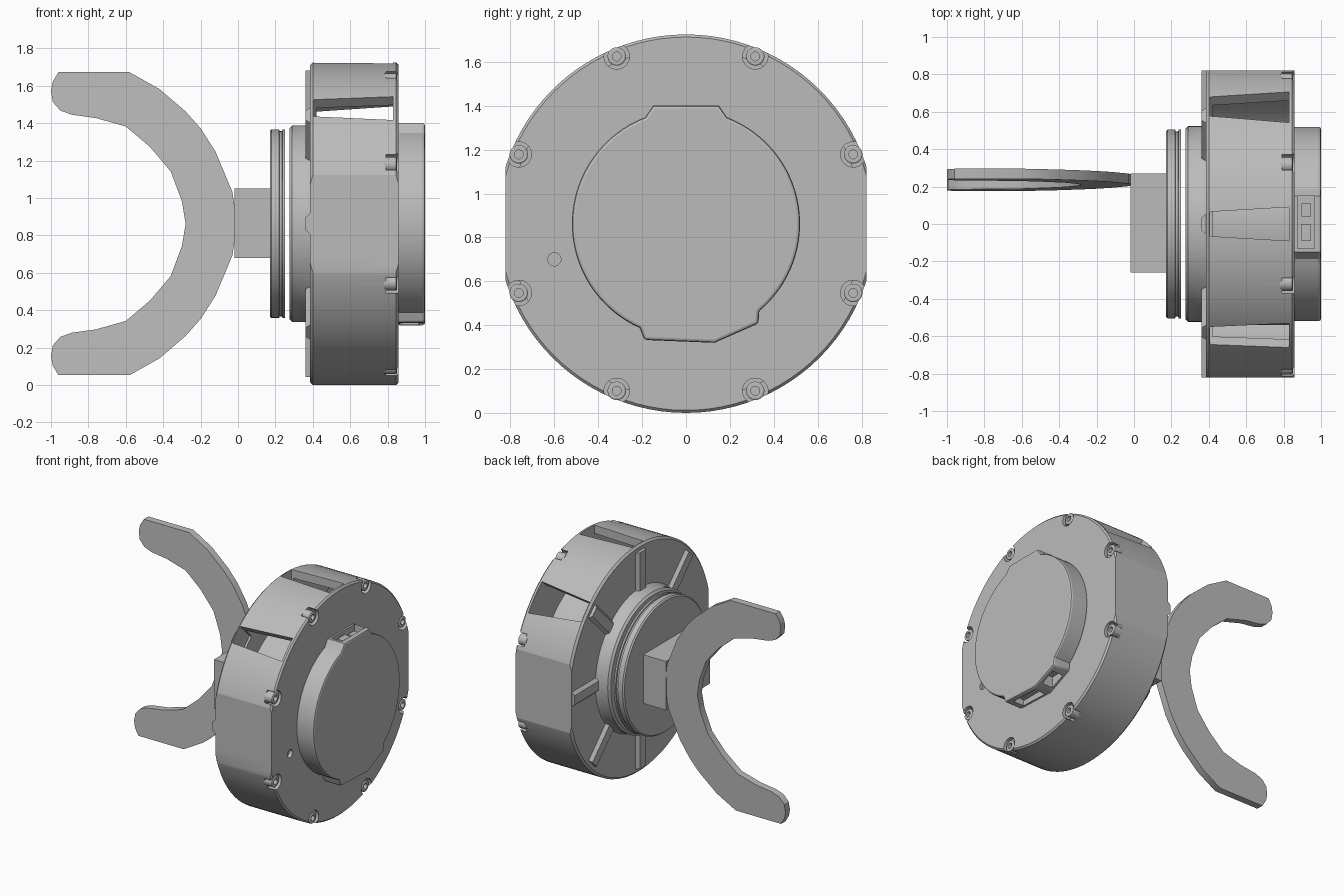
import bpy, bmesh, math
from mathutils import Matrix, Vector

cube = bpy.data.objects.get("Cube")
if cube:
    bpy.data.objects.remove(cube)

ZC = 0.8625   # height of the drum axis
R = 0.8625    # drum radius

grey = bpy.data.materials.new("plain grey")
grey.use_nodes = True
GREY = (0.5, 0.5, 0.5, 1)
grey.diffuse_color = GREY
grey.node_tree.nodes["Principled BSDF"].inputs["Base Color"].default_value = GREY


def finish(name, bm, smooth=True):
    bmesh.ops.recalc_face_normals(bm, faces=bm.faces)
    mesh = bpy.data.meshes.new(name)
    bm.to_mesh(mesh)
    bm.free()
    ob = bpy.data.objects.new(name, mesh)
    bpy.context.collection.objects.link(ob)
    mesh.materials.append(grey)
    if smooth:
        shade(ob)
    return ob


def activate(ob):
    bpy.ops.object.select_all(action='DESELECT')
    ob.select_set(True)
    bpy.context.view_layer.objects.active = ob


def shade(ob):
    activate(ob)
    bpy.ops.object.shade_smooth_by_angle(angle=math.radians(30))


def lathe(name, profile, y=0, z=ZC, steps=96, closed=False):
    """Revolve (x, radius) points around an axis parallel to x."""
    bm = bmesh.new()
    verts = [bm.verts.new((x, y + r, z)) for x, r in profile]
    edges = [bm.edges.new(p) for p in zip(verts, verts[1:])]
    if closed:
        edges.append(bm.edges.new((verts[-1], verts[0])))
    bmesh.ops.spin(bm, geom=verts + edges, cent=(0, y, z), axis=(1, 0, 0),
                   angle=math.tau, steps=steps)
    bmesh.ops.remove_doubles(bm, verts=bm.verts, dist=0.0001)
    return finish(name, bm)


def rod(name, x0, x1, r, y, z, steps=24):
    return lathe(name, [(x0, 0), (x0, r), (x1, r), (x1, 0)], y, z, steps)


def prism(name, points, depth, smooth=True):
    """Extrude a flat 3D outline along a vector."""
    bm = bmesh.new()
    face = bm.faces.new([bm.verts.new(p) for p in points])
    new = bmesh.ops.extrude_face_region(bm, geom=[face])["geom"]
    bmesh.ops.translate(bm, vec=depth,
                        verts=[g for g in new if isinstance(g, bmesh.types.BMVert)])
    return finish(name, bm, smooth)


def box(name, lo, hi):
    a, b = Vector(lo), Vector(hi)
    pts = [(a.x, a.y, a.z), (b.x, a.y, a.z), (b.x, b.y, a.z), (a.x, b.y, a.z)]
    return prism(name, pts, (0, 0, b.z - a.z), False)


def turn(ob, degrees):
    """Turn a part about the drum axis; 0 is +y, 90 is up."""
    axis = Vector((0, 0, ZC))
    ob.data.transform(Matrix.Translation(axis) @ Matrix.Rotation(math.radians(degrees), 4, 'X')
                      @ Matrix.Translation(-axis))
    return ob


def carve(ob, cutters):
    activate(ob)
    for c in cutters:
        mod = ob.modifiers.new("cut", 'BOOLEAN')
        mod.operation, mod.solver, mod.object = 'DIFFERENCE', 'EXACT', c
        bpy.ops.object.modifier_apply(modifier=mod.name)
        bpy.data.objects.remove(c)
    shade(ob)


# Hollow drum body with flat sides, upper windows and screw pockets
drum = lathe("drum_housing", [(0.385, 0), (0.385, R - 0.015), (0.4, R), (0.845, R),
                              (0.857, R - 0.012), (0.857, 0)])
cuts = [lathe("cavity_cutter", [(0.42, 0.54), (0.42, 0.8), (0.83, 0.8), (0.83, 0.54)],
              closed=True)]
for s in (-1, 1):
    cuts.append(box("side_cutter", (0, min(s * 0.822, s), -1), (1, max(s * 0.822, s), 3)))
for angle, w0, w1 in ((43, 0.075, 0.12), (90, 0.065, 0.09), (134, 0.065, 0.09)):
    y = 0.7
    outline = [(0.405, y, ZC - w0), (0.83, y, ZC - w1), (0.83, y, ZC + w1), (0.405, y, ZC + w0)]
    cuts.append(turn(prism("window_cutter", outline, (0, 0.3, 0), False), angle))
SCREWS = [22.5 + 45 * i for i in range(8)]
for a in SCREWS:
    cuts.append(turn(rod("screw_cutter", 0.79, 0.9, 0.058, 0.825, ZC), a))
cuts.append(rod("hole_cutter", 0.82, 0.9, 0.03, -0.6, 0.7))
carve(drum, cuts)

# Socket screws around the rim
for a in SCREWS:
    turn(lathe("screw", [(0.78, 0), (0.78, 0.042), (0.846, 0.042), (0.85, 0.036), (0.85, 0.02),
                         (0.825, 0.02), (0.825, 0)], 0.825, ZC, 24), a)

# Rounded radial ribs on the rear face
for i in range(8):
    section = [(0.39, 0.53, ZC - 0.06), (0.362, 0.53, ZC - 0.035),
               (0.362, 0.53, ZC + 0.035), (0.39, 0.53, ZC + 0.06)]
    turn(prism("rib", section, (0, 0.29, 0), False), 45 * i)

# Rear hub collar and the separate turning disc
lathe("hub_collar", [(0.39, 0), (0.39, 0.54), (0.36, 0.525), (0.29, 0.525), (0.275, 0.51),
                     (0.275, 0)])
lathe("output_disc", [(0.252, 0), (0.252, 0.505), (0.238, 0.505), (0.236, 0.495),
                      (0.222, 0.495), (0.22, 0.505), (0.18, 0.505), (0.17, 0.495), (0.17, 0)])

# Stem block
box("stem_block", (-0.02, -0.26, 0.68), (0.17, 0.27, 1.05))

# Fork: half outline mirrored, slightly leaning
half = [(-0.03, 0.17), (-0.12, 0.385), (-0.2, 0.51), (-0.28, 0.6), (-0.42, 0.72), (-0.58, 0.81),
        (-0.96, 0.81), (-0.99, 0.76), (-1, 0.71), (-0.99, 0.65), (-0.95, 0.605), (-0.89, 0.583),
        (-0.76, 0.565), (-0.6, 0.52), (-0.47, 0.41), (-0.36, 0.28), (-0.3, 0.12)]
loop = [(-0.005, 0)] + half + [(-0.28, 0)] + [(x, -z) for x, z in reversed(half)]
fork = prism("fork", [(x, 0.209, ZC + z) for x, z in loop], (0, 0.054, 0))
for v in fork.data.vertices:
    v.co.y += 0.04 * (v.co.z - ZC)


# Front cap with a plug bump above and below
def arc(a0, a1, n=32):
    steps = [math.radians(a0 + (a1 - a0) * i / n) for i in range(n + 1)]
    return [(0.52 * math.cos(t), 0.52 * math.sin(t)) for t in steps]


outline = (arc(-50, 69) + [(0.15, 0.538), (-0.15, 0.538)] + arc(111, 246)
           + [(-0.19, -0.53), (0.13, -0.543), (0.33, -0.455)])
cap = prism("front_cap", [(0.85, y, ZC + z) for y, z in outline], (0.15, 0, 0))
activate(cap)
bevel = cap.modifiers.new("edge", 'BEVEL')
bevel.width, bevel.segments, bevel.angle_limit = 0.014, 2, math.radians(60)
bpy.ops.object.modifier_apply(modifier=bevel.name)
carve(cap, [box("top_slot_cutter", (0.875, -0.13, 1.32), (0.965, 0.15, 1.6)),
            box("bottom_slot_cutter", (0.875, -0.14, 0.2), (0.965, 0.09, 0.39)),
            box("side_slot_cutter", (0.875, 0.17, 0.2), (0.965, 0.28, 0.42))])

# Plug inserts and the small post beside the cap
box("top_plug", (0.895, -0.09, 1.31), (0.945, 0.0, 1.385))
box("top_plug_small", (0.895, 0.04, 1.31), (0.945, 0.11, 1.37))
box("bottom_plug", (0.9, -0.1, 0.345), (0.94, 0.05, 0.4))
rod("post", 0.85, 0.93, 0.03, 0.41, 0.6)
